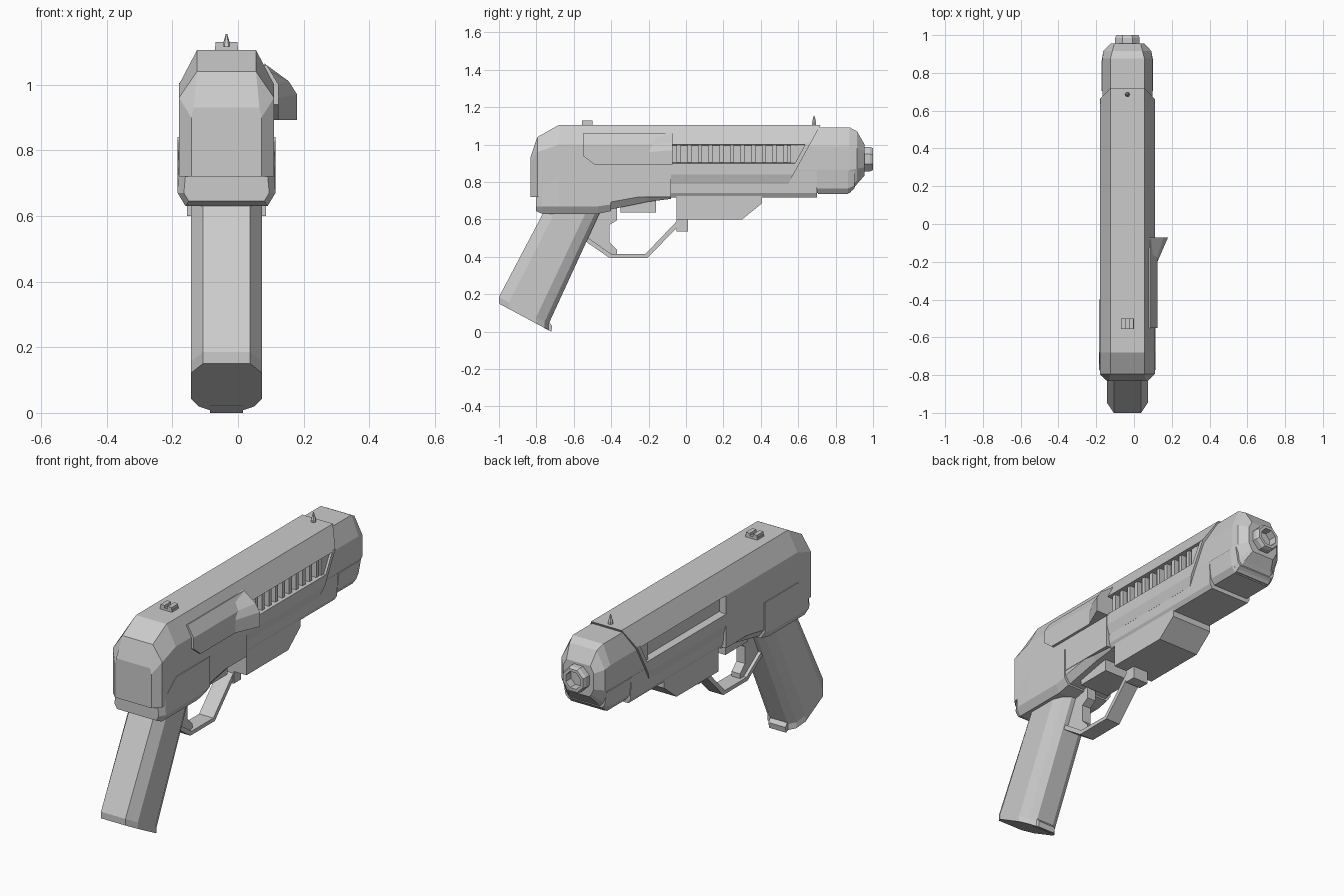
import bpy, bmesh, math

CX = -0.035                                   # centre plane of the gun


def skin(name, rings):
    """Bridge equal-length rings of xyz points and cap both ends."""
    bm = bmesh.new()
    loops = [[bm.verts.new(p) for p in r] for r in rings]
    n = len(loops[0])
    for a, b in zip(loops, loops[1:]):
        for i in range(n):
            j = (i + 1) % n
            bm.faces.new((a[i], a[j], b[j], b[i]))
    bm.faces.new(loops[0][::-1])
    bm.faces.new(loops[-1])
    bmesh.ops.recalc_face_normals(bm, faces=bm.faces)
    me = bpy.data.meshes.new(name)
    bm.to_mesh(me)
    bm.free()
    ob = bpy.data.objects.new(name, me)
    bpy.context.collection.objects.link(ob)
    return ob


def loft(name, stations):
    """Symmetric sections (half width, z) along y; y may be a function of z."""
    rings = []
    for y, half in stations:
        f = y if callable(y) else (lambda z, y=y: y)
        rings.append([(CX + w, f(z), z) for w, z in half] +
                     [(CX - w, f(z), z) for w, z in reversed(half)])
    return skin(name, rings)


def prism(name, outline, half, x=CX):
    """Side outline (y, z) extruded across x."""
    return skin(name, [[(x + s * half, y, z) for y, z in outline] for s in (-1, 1)])


def box(name, x0, x1, y0, y1, z0, z1):
    return prism(name, [(y0, z0), (y1, z0), (y1, z1), (y0, z1)], (x1 - x0) / 2, (x0 + x1) / 2)


def slant(z, off=0.0):
    """Sloped seam between the slide and the muzzle block."""
    return 0.72 - (1.105 - z) * 0.55 + off


# Rear body with chamfered back
full = [(0.09, 1.105), (0.145, 1.0), (0.145, 0.72)]
loft("rear_body", [
    (-0.832, [(0.10, 0.93), (0.107, 0.90), (0.107, 0.72)]),
    (-0.795, [(0.09, 1.04), (0.145, 0.96), (0.145, 0.72)]),
    (-0.68, full), (-0.08, full)])

# Lower receiver: raised rear panel and mid section rising forward
loft("lower_receiver", [
    (-0.803, [(0.125, 0.725), (0.13, 0.67), (0.115, 0.645)]),
    (-0.77, [(0.145, 0.76), (0.149, 0.67), (0.125, 0.63)]),
    (-0.68, [(0.149, 0.84), (0.149, 0.67), (0.125, 0.63)]),
    (-0.47, [(0.149, 0.84), (0.149, 0.67), (0.125, 0.63)]),
    (-0.40, [(0.149, 0.84), (0.149, 0.68), (0.125, 0.645)])])
loft("mid_receiver", [
    (-0.42, [(0.143, 0.78), (0.143, 0.69), (0.115, 0.65)]),
    (-0.20, [(0.143, 0.78), (0.143, 0.73), (0.115, 0.695)]),
    (-0.08, [(0.143, 0.78), (0.143, 0.74), (0.115, 0.71)])])

# Front shell: top cover, inner core, slot end frame, lower rail
top = [(0.09, 1.105), (0.145, 1.0), (0.09, 0.995)]
loft("top_cover", [(-0.085, top), (slant, top)])
loft("inner_core", [(-0.1, [(0.105, 1.03), (0.105, 0.78)]),
                    (0.62, [(0.105, 1.03), (0.105, 0.78)])])
frame = [(0.144, 1.005), (0.144, 0.895)]
loft("slot_end_frame", [(lambda z: slant(z, -0.025), frame), (slant, frame)])
rail = [(0.10, 0.905), (0.144, 0.90), (0.144, 0.84), (0.13, 0.79)]
loft("side_rail", [(-0.085, rail), (slant, rail)])
keel = [(0.132, 0.86), (0.128, 0.74), (0.115, 0.717)]
loft("lower_keel", [(-0.085, keel), (0.70, keel)])

# Vent ribs in the right-hand slot
for i in range(12):
    y = -0.05 + i * 0.057
    box(f"vent_rib_{i + 1}", CX + 0.09, CX + 0.132, y, y + 0.022, 0.905, 0.997)

# Muzzle block and barrel tip
muzzle = [(0.09, 1.092), (0.132, 0.99), (0.132, 0.865), (0.12, 0.765), (0.10, 0.74)]
loft("muzzle_block", [
    (0.56, muzzle), (0.875, muzzle),
    (0.915, [(0.08, 1.07), (0.128, 0.98), (0.128, 0.87), (0.10, 0.81), (0.085, 0.79)]),
    (0.955, [(0.07, 1.0), (0.09, 0.965), (0.09, 0.88), (0.075, 0.85), (0.065, 0.835)])])
loft("muzzle_underplate", [
    (0.705, [(0.136, 0.86), (0.126, 0.765), (0.105, 0.736)]),
    (0.865, [(0.136, 0.86), (0.126, 0.765), (0.105, 0.736)]),
    (0.90, [(0.13, 0.86), (0.115, 0.78), (0.10, 0.765)])])


def octagon(y, r):
    angles = [math.pi / 8 + k * math.pi / 4 for k in range(8)]
    r /= math.cos(math.pi / 8)
    return [(CX + r * math.cos(a), y, 0.922 + r * math.sin(a)) for a in angles]


skin("barrel_tip", [octagon(0.93, 0.065), octagon(0.985, 0.065), octagon(1.0, 0.058),
                    octagon(1.0, 0.043), octagon(0.95, 0.043)])

# Charging plate on the right and its flared handle
skin("charging_plate", [
    [(x, y, z) for y, z in ((-0.55, 1.0), (-0.55, 0.94), (-0.49, 0.893),
                            (-0.08, 0.893), (-0.08, 1.0))] for x in (0.09, 0.124)])
skin("charging_plate_upper", [
    [(0.124, y, 1.0), (0.09, y, 1.0), (0.07, y, 1.055), (0.088, y, 1.06)]
    for y in (-0.55, -0.08)])
skin("charging_handle", [
    [(0.08, -0.20, 1.05), (0.115, -0.20, 1.0), (0.124, -0.20, 0.96),
     (0.124, -0.20, 0.893), (0.08, -0.20, 0.893)],
    [(0.08, -0.072, 1.065), (0.155, -0.072, 1.01), (0.18, -0.072, 0.97),
     (0.18, -0.072, 0.893), (0.08, -0.072, 0.893)]])

# Under-barrel box, trigger housing and guard mount
prism("under_barrel_box", [(-0.05, 0.74), (-0.05, 0.60), (0.30, 0.60),
                           (0.405, 0.685), (0.405, 0.74)], 0.12)
prism("trigger_housing", [(-0.35, 0.72), (-0.35, 0.637), (-0.16, 0.637), (-0.16, 0.72)], 0.085)
prism("guard_mount", [(-0.05, 0.62), (-0.05, 0.535), (0.01, 0.535), (0.01, 0.62)], 0.045)

# Trigger guard and trigger
prism("trigger_guard", [
    (-0.57, 0.505), (-0.41, 0.395), (-0.205, 0.395), (-0.03, 0.575), (-0.03, 0.605),
    (-0.05, 0.59), (-0.217, 0.415), (-0.40, 0.415), (-0.55, 0.52)], 0.042)
prism("trigger", [
    (-0.54, 0.66), (-0.37, 0.66), (-0.37, 0.595), (-0.41, 0.57), (-0.41, 0.48),
    (-0.37, 0.44), (-0.37, 0.41), (-0.41, 0.41), (-0.55, 0.51)], 0.025)


# Raked grip with eight-sided section
def grip_ring(back, front):
    right = [(0.072, 0), (0.108, 0.2), (0.108, 0.75), (0.085, 0.92), (0.05, 1)]
    loop = right + [(-w, t) for w, t in reversed(right)]
    return [(CX + w, back[0] + (front[0] - back[0]) * t,
             back[1] + (front[1] - back[1]) * t) for w, t in loop]


skin("grip", [grip_ring((-0.75, 0.66), (-0.45, 0.66)),
              grip_ring((-1.0, 0.185), (-0.735, 0.04)),
              grip_ring((-1.0, 0.15), (-0.735, 0.008))])
prism("grip_toe", [(-0.76, 0.02), (-0.72, 0.0), (-0.715, 0.03), (-0.74, 0.06)], 0.05)

# Sights
box("rear_sight_base", CX - 0.035, CX + 0.035, -0.555, -0.50, 1.10, 1.116)
for s, side in ((-1, "left"), (1, "right")):
    x = CX + s * 0.021
    box(f"rear_sight_{side}", x - 0.012, x + 0.012, -0.555, -0.50, 1.10, 1.13)
skin("front_sight", [[(CX + r * math.cos(k * math.pi / 3), 0.685 + r * math.sin(k * math.pi / 3), z)
                      for k in range(6)]
                     for r, z in ((0.013, 1.10), (0.013, 1.118), (0.002, 1.155))])
